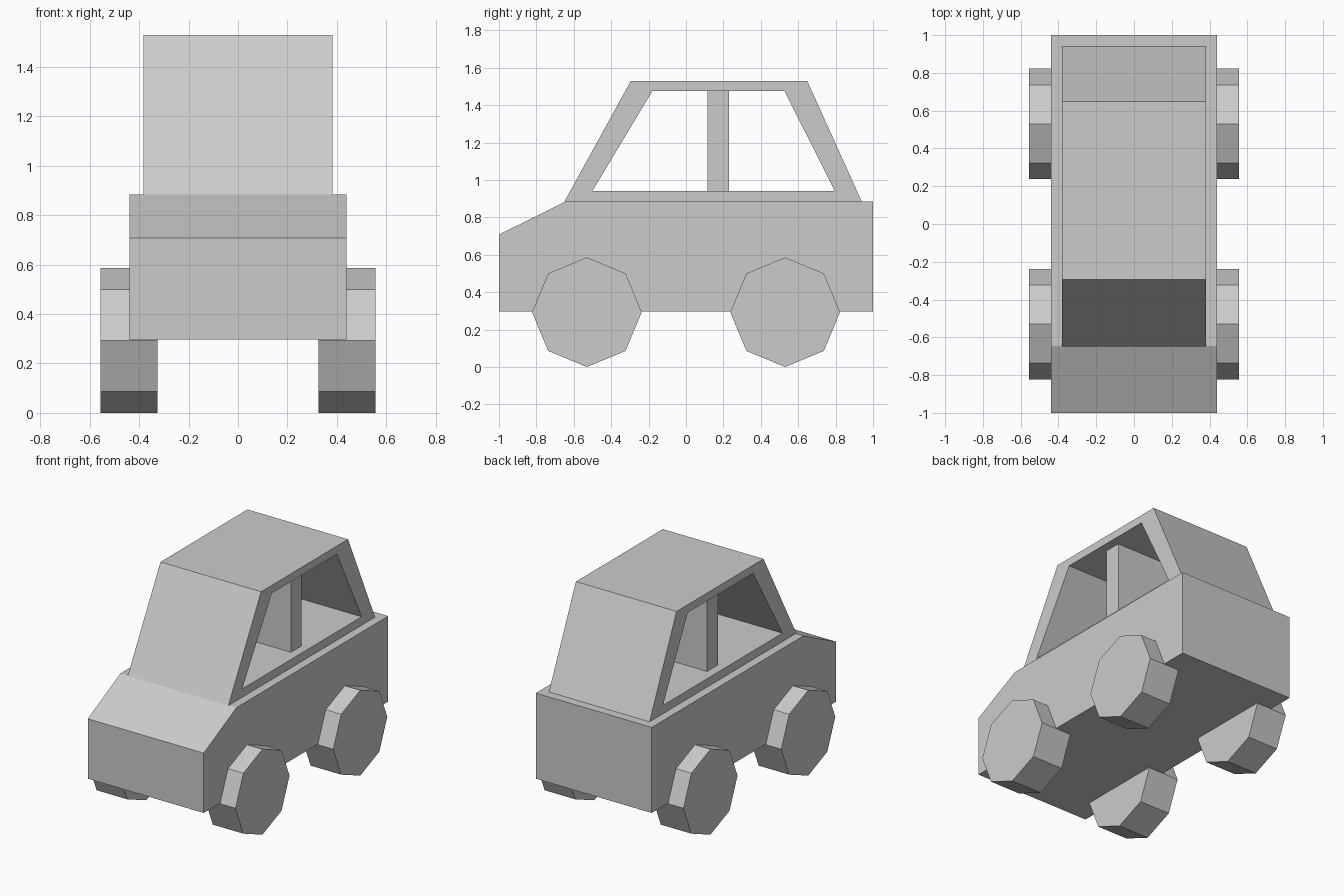
import bpy, bmesh
from math import cos, sin, pi

if "Cube" in bpy.data.objects:
    bpy.data.objects.remove(bpy.data.objects["Cube"])


def finish(name, bm):
    bmesh.ops.recalc_face_normals(bm, faces=bm.faces)
    mesh = bpy.data.meshes.new(name)
    bm.to_mesh(mesh)
    bm.free()
    obj = bpy.data.objects.new(name, mesh)
    bpy.context.collection.objects.link(obj)
    return obj


def prism(name, profile, x0, x1):
    """Extrude a (y, z) profile along x."""
    bm = bmesh.new()
    a, b = [[bm.verts.new((x, y, z)) for y, z in profile] for x in (x0, x1)]
    bm.faces.new(a)
    bm.faces.new(b)
    for i in range(len(a)):
        j = (i + 1) % len(a)
        bm.faces.new((a[i], a[j], b[j], b[i]))
    return finish(name, bm)


def frame(name, outer, inner, half):
    """Extrude an outer (y, z) profile with an inner opening along x."""
    bm = bmesh.new()
    rings = [[bm.verts.new((x, y, z)) for y, z in p]
             for x, p in ((-half, outer), (half, outer), (half, inner), (-half, inner))]
    for k in range(4):
        a, b = rings[k], rings[(k + 1) % 4]
        for i in range(len(a)):
            j = (i + 1) % len(a)
            bm.faces.new((a[i], a[j], b[j], b[i]))
    return finish(name, bm)


# Lower body with sloping bonnet
prism("body", [(-1, 0.297), (1, 0.297), (1, 0.884), (-0.645, 0.884), (-1, 0.708)], -0.44, 0.44)

# Cabin with window opening running right through
frame("cabin",
      [(-0.65, 0.884), (0.94, 0.884), (0.648, 1.53), (-0.295, 1.53)],
      [(-0.50, 0.942), (0.795, 0.942), (0.527, 1.475), (-0.18, 1.475)], 0.382)

# Partition between the front and rear windows, set in from the cabin sides
prism("partition", [(0.115, 0.942), (0.23, 0.942), (0.23, 1.475), (0.115, 1.475)], -0.322, 0.322)

# Eight-sided wheels
R = 0.293
for end, cy in (("front", -0.53), ("rear", 0.53)):
    ring = [(cy + R * cos(i * pi / 4), 0.297 - 0.004 + R * sin(i * pi / 4)) for i in range(8)]
    for side, s in (("left", -1), ("right", 1)):
        prism(f"{end}_{side}_wheel", ring, s * 0.325, s * 0.557)
